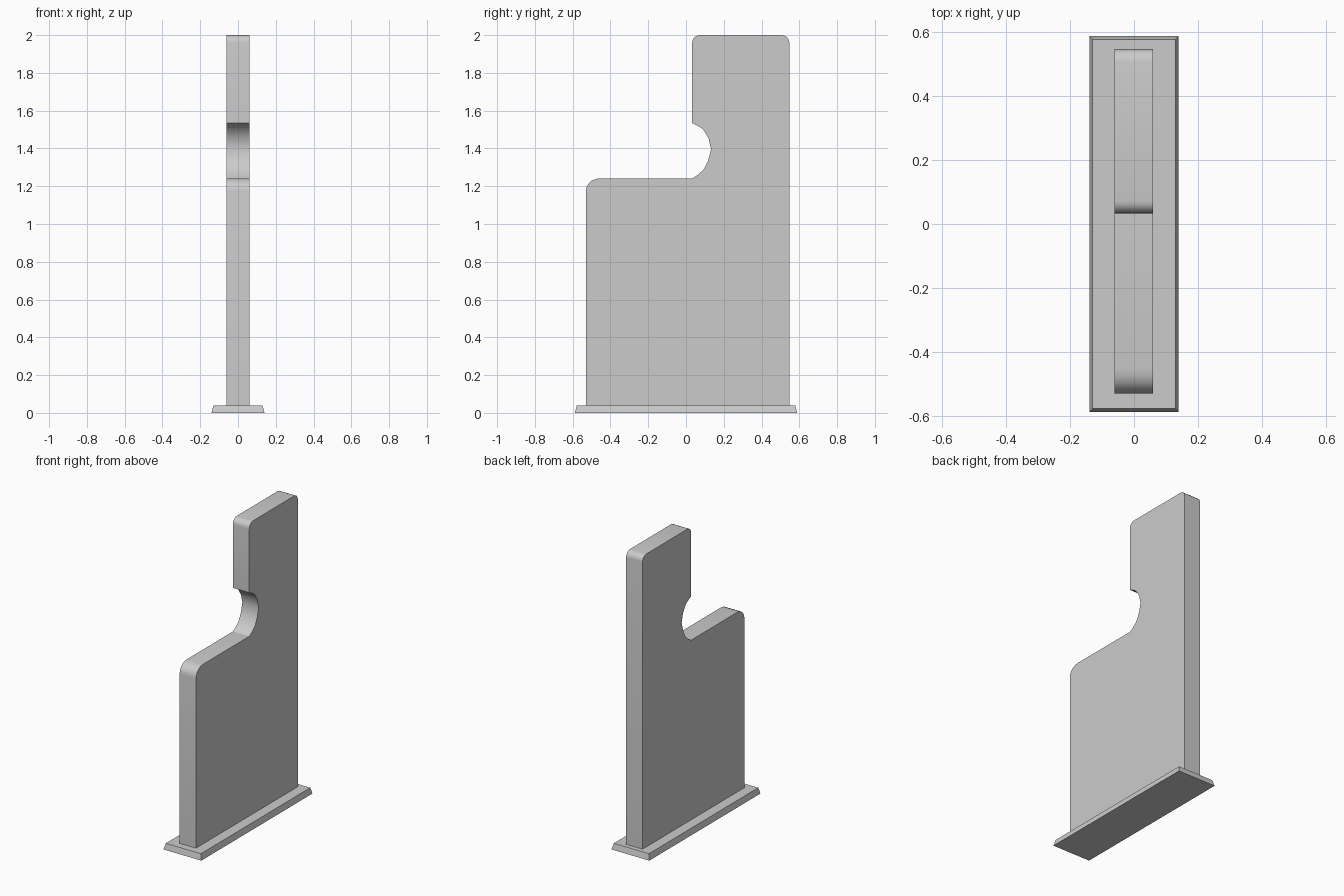
import bpy, bmesh
from math import sin, cos, pi

if "Cube" in bpy.data.objects:
    bpy.data.objects.remove(bpy.data.objects["Cube"])


def make_object(name, bm):
    bmesh.ops.recalc_face_normals(bm, faces=bm.faces)
    mesh = bpy.data.meshes.new(name)
    bm.to_mesh(mesh)
    bm.free()
    obj = bpy.data.objects.new(name, mesh)
    bpy.context.collection.objects.link(obj)
    bpy.context.view_layer.objects.active = obj
    obj.select_set(True)
    return obj


def rounded(cy, cz, ry, rz, start, steps=5):
    # quarter-ellipse corner, running clockwise from the start angle
    return [(cy + ry * cos(start - pi / 2 * i / steps),
             cz + rz * sin(start - pi / 2 * i / steps)) for i in range(steps + 1)]


# Base plate with sloped sides
bm = bmesh.new()
bmesh.ops.create_cube(bm, size=2)
for v in bm.verts:
    top = v.co.z > 0
    v.co.x *= 0.13 if top else 0.14
    v.co.y *= 0.578 if top else 0.588
    v.co.z = 0.04 if top else 0.0
make_object("base_plate", bm)

# Stepped panel with a round notch, drawn as a side profile
profile = [(-0.53, 0.035)]
profile += rounded(-0.455, 1.175, 0.075, 0.067, pi)
profile += [(0.034, 1.242), (0.065, 1.262), (0.093, 1.288), (0.117, 1.335),
            (0.133, 1.397), (0.119, 1.455), (0.09, 1.502), (0.064, 1.519),
            (0.033, 1.534)]
profile += rounded(0.073, 1.96, 0.04, 0.04, pi)
profile += rounded(0.507, 1.96, 0.04, 0.04, pi / 2)
profile += [(0.547, 0.035)]

bm = bmesh.new()
face = bm.faces.new([bm.verts.new((-0.061, y, z)) for y, z in profile])
ext = bmesh.ops.extrude_face_region(bm, geom=[face], use_keep_orig=True)
moved = [g for g in ext["geom"] if isinstance(g, bmesh.types.BMVert)]
bmesh.ops.translate(bm, verts=moved, vec=(0.121, 0, 0))
make_object("stepped_panel", bm)

bpy.ops.object.shade_smooth_by_angle()
